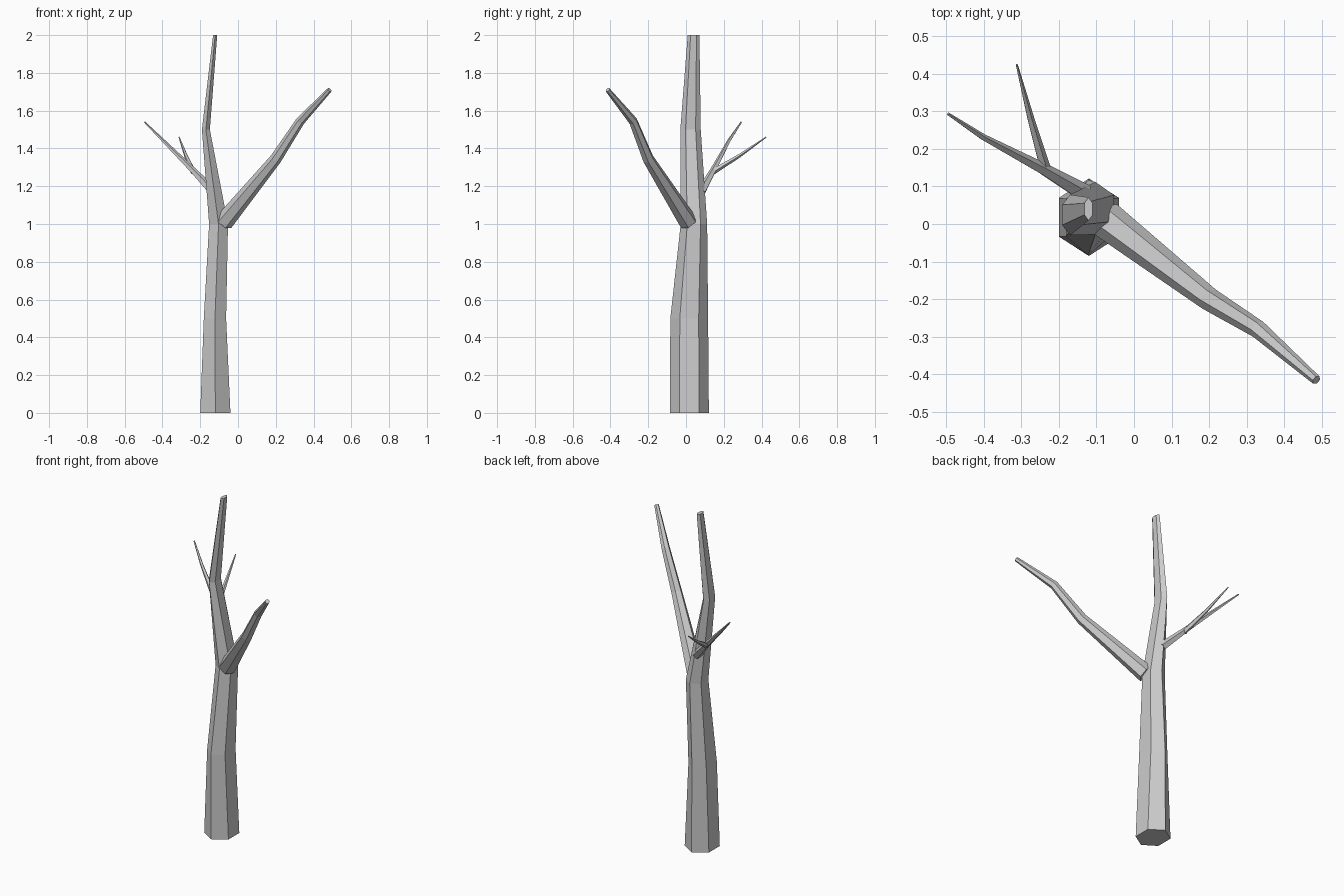
import bpy, bmesh
from math import cos, sin, tau
from mathutils import Vector

cube = bpy.data.objects.get("Cube")
if cube:
    bpy.data.objects.remove(cube)

bark = bpy.data.materials.new("grey bark")
bark.use_nodes = True
colour = (0.6, 0.6, 0.6, 1)
bark.diffuse_color = colour
bark.node_tree.nodes["Principled BSDF"].inputs["Base Color"].default_value = colour


def loft(name, rings):
    """Skin a list of equal-sided rings of points and close both ends."""
    bm = bmesh.new()
    loops = [[bm.verts.new(p) for p in ring] for ring in rings]
    n = len(loops[0])
    for low, high in zip(loops, loops[1:]):
        for i in range(n):
            j = (i + 1) % n
            bm.faces.new((low[i], low[j], high[j], high[i]))
    bm.faces.new(loops[0][::-1])
    bm.faces.new(loops[-1])
    bmesh.ops.recalc_face_normals(bm, faces=bm.faces)
    mesh = bpy.data.meshes.new(name)
    bm.to_mesh(mesh)
    bm.free()
    mesh.materials.append(bark)
    obj = bpy.data.objects.new(name, mesh)
    bpy.context.collection.objects.link(obj)
    return obj


def ring(centre, side, up, sides):
    """Points of an elliptical polygon spanned by two radius vectors."""
    return [Vector(centre) + side * cos(tau * i / sides) + up * sin(tau * i / sides)
            for i in range(sides)]


def branch(name, path, sides):
    """Tapered limb along (x, y, z, radius) points."""
    pts = [Vector(p[:3]) for p in path]
    rings = []
    for i, p in enumerate(path):
        along = (pts[min(i + 1, len(pts) - 1)] - pts[max(i - 1, 0)]).normalized()
        side = along.cross(Vector((0, 0, 1))).normalized()
        up = side.cross(along)
        rings.append(ring(pts[i], side * p[3], up * p[3], sides))
    return loft(name, rings)


# Trunk: hexagonal rings given as centre x, centre y, height, half width, half depth
trunk = [(-0.12, 0.018, 0, 0.08, 0.103),
         (-0.122, 0.017, 0.5, 0.059, 0.1),
         (-0.103, 0.042, 1.0, 0.05, 0.07),
         (-0.17, 0.024, 1.5, 0.021, 0.054),
         (-0.121, 0.04, 2.0, 0.011, 0.031)]
loft("trunk", [ring((x, y, z), Vector((0, -d, 0)), Vector((w / sin(tau / 6), 0, 0)), 6)
               for x, y, z, w, d in trunk])

# Large limb on the left side, leaning forward
branch("large_branch", [(-0.075, 0.012, 1.01, 0.05), (0.2, -0.2, 1.345, 0.031),
                        (0.33, -0.28, 1.545, 0.024), (0.485, -0.415, 1.71, 0.013)], 6)

# Thin limb on the right side with an offshoot at the back
branch("small_branch", [(-0.13, 0.08, 1.17, 0.026), (-0.24, 0.145, 1.285, 0.017),
                        (-0.4, 0.23, 1.445, 0.009), (-0.495, 0.293, 1.54, 0.004)], 5)
branch("small_branch_twig", [(-0.235, 0.14, 1.275, 0.016), (-0.275, 0.28, 1.36, 0.01),
                             (-0.312, 0.424, 1.46, 0.003)], 5)
